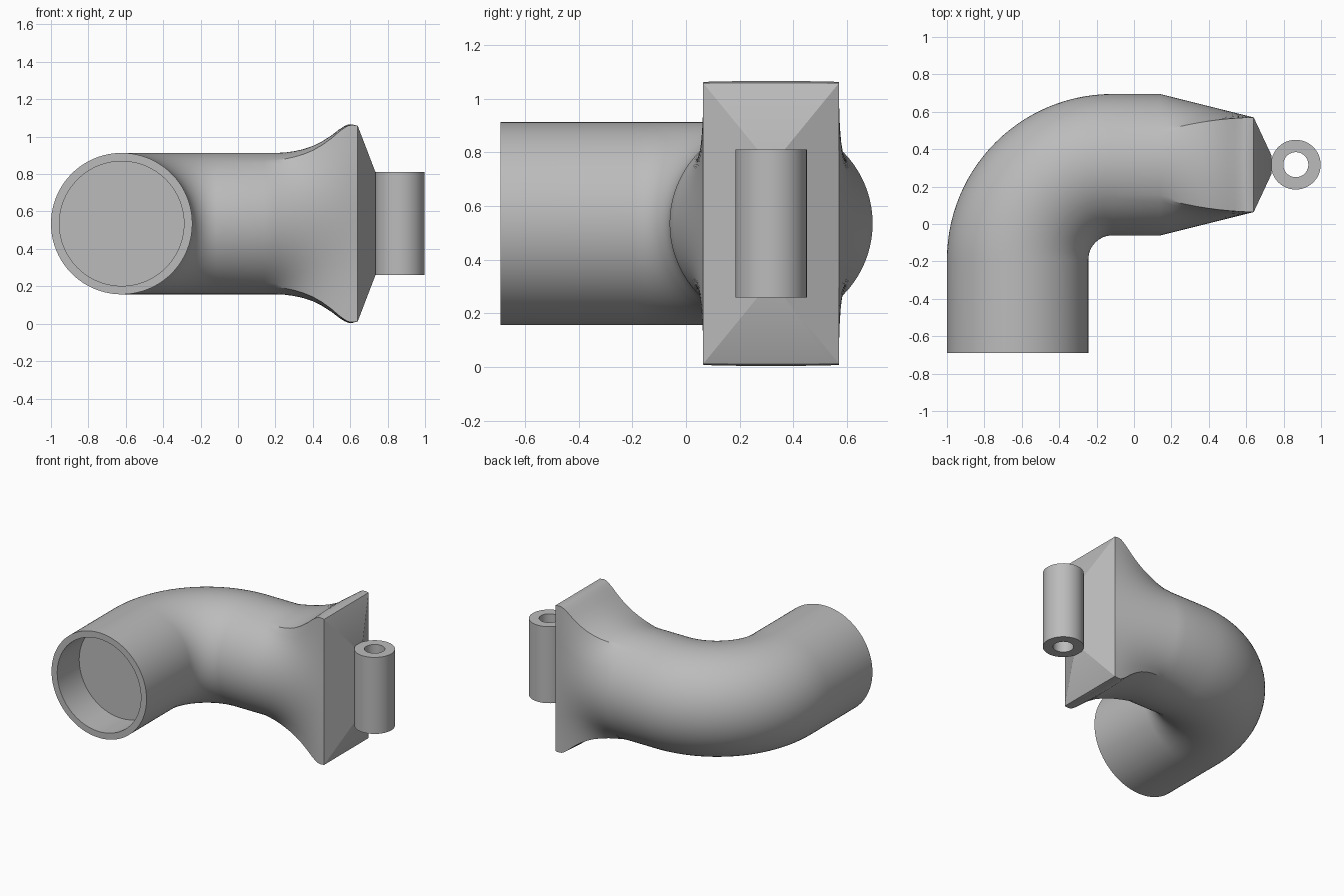
import bpy
import bmesh
import math
from mathutils import Vector

cube = bpy.data.objects.get("Cube")
if cube:
    bpy.data.objects.remove(cube, do_unlink=True)

grey = bpy.data.materials.new("plain grey")
grey.use_nodes = True
colour = (0.5, 0.5, 0.5, 1)
grey.diffuse_color = colour
grey.node_tree.nodes["Principled BSDF"].inputs["Base Color"].default_value = colour

MID_Z = 0.535
R, BORE = 0.378, 0.333
BEND_R = 0.507
BEND = Vector((-0.115, -0.19, MID_Z))
CORNER = math.radians(62)   # angle on the round pipe that runs to the flange corner


def ring_angles(side=14, top=12):
    quad = [CORNER * i / side for i in range(side)]
    quad += [CORNER + (math.pi / 2 - CORNER) * i / top for i in range(top)]
    half = quad + [math.pi / 2] + [math.pi - a for a in reversed(quad[1:])]
    return half + [a + math.pi for a in half]


ANGLES = ring_angles()


def section(t):
    """Unit outline: circle at t = 0, square at t = 1."""
    points = []
    for a in ANGLES:
        c, s = math.cos(a), math.sin(a)
        k = math.tan(CORNER)
        m = max(abs(c), abs(s) / k)
        n = (c / m, s / (m * k))
        points.append((c + (n[0] - c) * t, s + (n[1] - s) * t))
    return points


def make_object(name, bm):
    bmesh.ops.recalc_face_normals(bm, faces=bm.faces)
    mesh = bpy.data.meshes.new(name)
    bm.to_mesh(mesh)
    bm.free()
    obj = bpy.data.objects.new(name, mesh)
    bpy.context.collection.objects.link(obj)
    mesh.materials.append(grey)
    bpy.ops.object.select_all(action="DESELECT")
    obj.select_set(True)
    bpy.context.view_layer.objects.active = obj
    bpy.ops.object.shade_smooth_by_angle(angle=math.radians(25))
    return obj


def skin(bm, rings, closed=False):
    pairs = list(zip(rings, rings[1:]))
    if closed:
        pairs.append((rings[-1], rings[0]))
    for a, b in pairs:
        n = len(a)
        for i in range(n):
            j = (i + 1) % n
            bm.faces.new((a[i], a[j], b[j], b[i]))


# Elbow pipe: blind socket, bend, flared flange and tapered end
bm = bmesh.new()
rings = []


def add_ring(centre, side, w, h, t=0):
    rings.append([bm.verts.new(centre + side * (w * u) + Vector((0, 0, h * v)))
                  for u, v in section(t)])


OUT = Vector((-1, 0, 0))
pipe_x = BEND.x - BEND_R
for y, r in ((-0.44, BORE), (-0.69, BORE), (-0.69, R)):
    add_ring(Vector((pipe_x, y, MID_Z)), OUT, r, r)

STEPS = 28
for i in range(STEPS + 1):
    phi = math.pi / 2 * i / STEPS
    e = Vector((-math.cos(phi), math.sin(phi), 0))
    add_ring(BEND + e * BEND_R, e, R, R)

# Flare stations: position along x and half height
FLARE = [(0.14, 0.378), (0.2, 0.378), (0.25, 0.38), (0.3, 0.387), (0.35, 0.398),
         (0.4, 0.415), (0.45, 0.44), (0.5, 0.472), (0.54, 0.503), (0.57, 0.522),
         (0.59, 0.53), (0.61, 0.531), (0.64, 0.523)]
BACK = Vector((0, 1, 0))
flange_y = BEND.y + BEND_R
for x, h in FLARE:
    t = (x - 0.14) / 0.5
    add_ring(Vector((x, flange_y, MID_Z)), BACK, R + (0.253 - R) * t, h, t)
add_ring(Vector((0.735, flange_y, MID_Z)), BACK, 0.05, 0.275, 1)

skin(bm, rings)
bm.faces.new(rings[0])
bm.faces.new(rings[-1])
make_object("elbow_pipe", bm)

# Hinge barrel: upright tube with a through hole
bm = bmesh.new()
SEG = 48
barrel = []
for r, dz in ((0.133, -0.275), (0.133, 0.275), (0.067, 0.275), (0.067, -0.275)):
    barrel.append([bm.verts.new((0.865 + r * math.cos(2 * math.pi * i / SEG),
                                 flange_y + r * math.sin(2 * math.pi * i / SEG),
                                 MID_Z + dz)) for i in range(SEG)])
skin(bm, barrel, closed=True)
make_object("hinge_barrel", bm)
